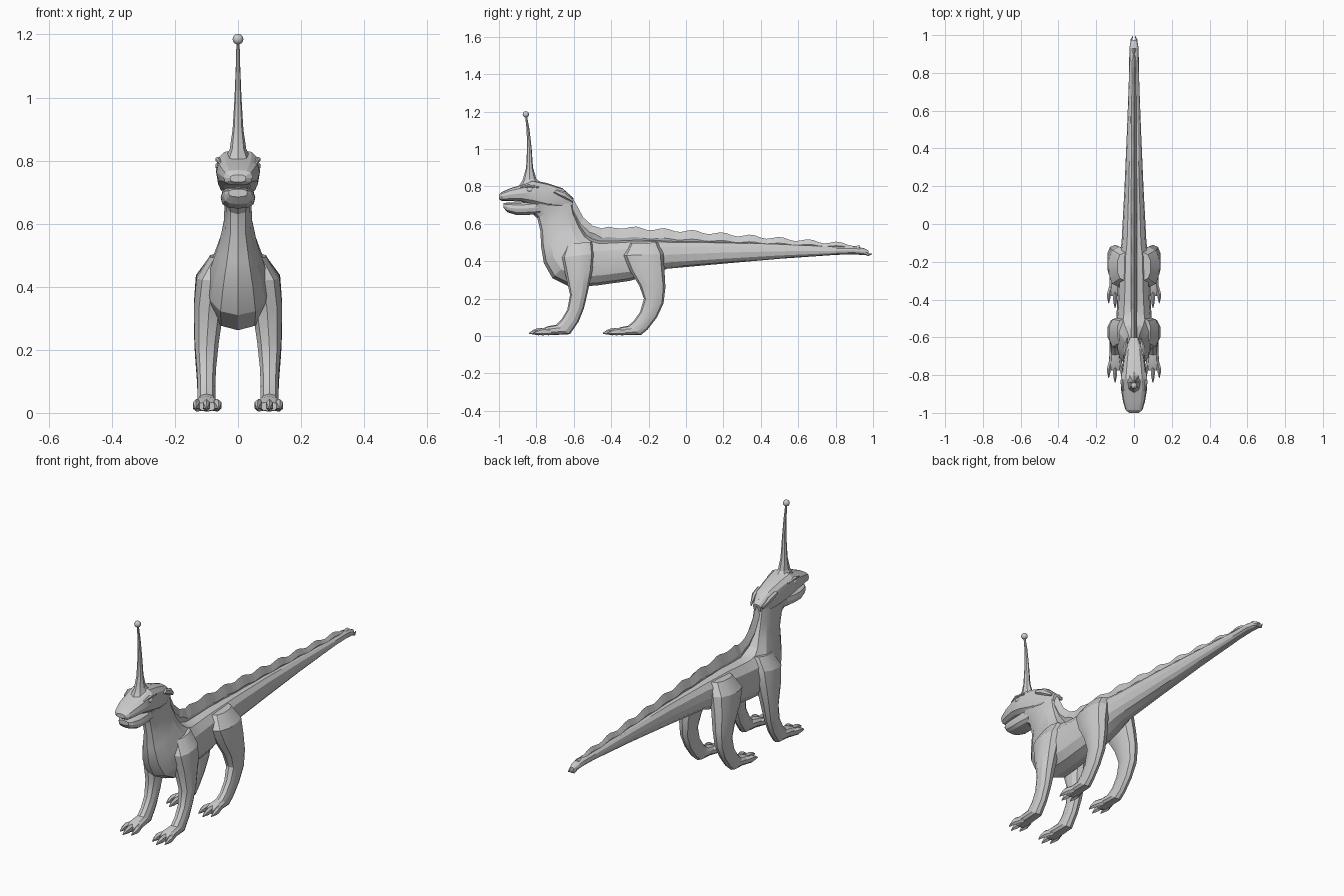
import bpy, bmesh, math
from mathutils import Vector


def loft(name, rings, sides=12, square=0.85):
    """Skin of closed rings; each ring = (x, (y, z) low/front, (y, z) high/back, half width)."""
    bm = bmesh.new()
    loops = []
    for x, a, b, hw in rings:
        a, b = Vector((x, *a)), Vector((x, *b))
        mid, half = (a + b) / 2, (b - a) / 2
        loop = []
        for i in range(sides):
            t = 2 * math.pi * i / sides
            c, s = math.cos(t), math.sin(t)
            c = math.copysign(abs(c) ** square, c) if abs(c) > 1e-6 else 0
            s = math.copysign(abs(s) ** square, s) if abs(s) > 1e-6 else 0
            loop.append(bm.verts.new(mid + half * c + Vector((hw * s, 0, 0))))
        loops.append(loop)
    for p, q in zip(loops, loops[1:]):
        for i in range(sides):
            j = (i + 1) % sides
            bm.faces.new((p[i], p[j], q[j], q[i]))
    bm.faces.new(loops[0])
    bm.faces.new(loops[-1])
    bmesh.ops.recalc_face_normals(bm, faces=bm.faces)
    mesh = bpy.data.meshes.new(name)
    bm.to_mesh(mesh)
    bm.free()
    obj = bpy.data.objects.new(name, mesh)
    bpy.context.collection.objects.link(obj)
    return obj


def smooth(obj, angle=30):
    bpy.ops.object.select_all(action='DESELECT')
    obj.select_set(True)
    bpy.context.view_layer.objects.active = obj
    bpy.ops.object.shade_smooth_by_angle(angle=math.radians(angle))


def ball(name, loc, scale):
    bpy.ops.mesh.primitive_uv_sphere_add(segments=12, ring_count=8, radius=1, location=loc)
    obj = bpy.context.object
    obj.name = name
    obj.scale = scale
    smooth(obj)


# Neck, torso and tail in one skin
smooth(loft("body", [(0, *r) for r in [
    ((-.84, .67), (-.66, .79), .055),
    ((-.795, .63), (-.61, .74), .043),
    ((-.778, .56), (-.595, .66), .044),
    ((-.775, .48), (-.56, .585), .062),
    ((-.76, .39), (-.53, .54), .085),
    ((-.715, .31), (-.50, .52), .100),
    ((-.62, .262), (-.46, .51), .097),
    ((-.48, .27), (-.40, .51), .090),
    ((-.30, .295), (-.30, .515), .085),
    ((-.17, .335), (-.17, .515), .080),
    ((-.10, .36), (-.10, .51), .066),
    ((.20, .387), (.20, .505), .050),
    ((.50, .413), (.50, .493), .037),
    ((.80, .434), (.80, .478), .026),
    ((.90, .437), (.90, .478), .025),
    ((.95, .432), (.95, .47), .022),
    ((.975, .432), (.975, .458), .012)]]), 20)

# Upper head and lower jaw
smooth(loft("head", [(0, *r) for r in [
    ((-1.0, .732), (-1.0, .755), .025),
    ((-.985, .722), (-.985, .77), .045),
    ((-.94, .722), (-.94, .79), .058),
    ((-.88, .718), (-.88, .808), .068),
    ((-.82, .70), (-.82, .834), .070),
    ((-.74, .68), (-.74, .817), .060),
    ((-.67, .68), (-.66, .79), .048),
    ((-.61, .69), (-.60, .735), .022)]], 12, .7), 20)
smooth(loft("lower_jaw", [(0, *r) for r in [
    ((-.975, .685), (-.975, .71), .03),
    ((-.955, .662), (-.955, .714), .045),
    ((-.91, .648), (-.91, .714), .054),
    ((-.85, .648), (-.85, .716), .055),
    ((-.78, .65), (-.77, .73), .045)]], 12, .75), 20)

# Horn with a ball on its tip
smooth(loft("horn", [(0, *r) for r in [
    ((-.895, .80), (-.775, .82), .04),
    ((-.873, .835), (-.80, .84), .026),
    ((-.855, .90), (-.818, .90), .017),
    ((-.85, 1.0), (-.825, 1.0), .011),
    ((-.852, 1.10), (-.836, 1.10), .007),
    ((-.86, 1.175), (-.85, 1.175), .005)]], 8, 1), 20)
ball("horn_ball", (0, -.856, 1.185), (.017, .017, .017))

# Wavy crest down the neck, back and tail
outline = [(-.66, .78), (-.62, .755), (-.59, .71), (-.55, .635), (-.50, .59), (-.45, .575),
           (-.35, .582), (0, .562), (.4, .53), (.8, .498), (.93, .485), (.965, .458)]
rings = []
for (y0, z0), (y1, z1) in zip(outline, outline[1:]):
    n = max(1, round((y1 - y0) / .03))
    for k in range(n):
        y, z = y0 + (y1 - y0) * k / n, z0 + (z1 - z0) * k / n
        fade = 1 if -.42 < y < .9 else 0
        z += .008 * fade * math.sin(y * 2 * math.pi / .155)
        if y < -.45:
            base = (y - .03, z - .07)
        else:
            base = (y, .47 - .01 * y)
        rings.append((0, base, (y, z), .016 - .006 * max(y, 0)))
loft("back_crest", rings, 4, 1)

front_leg = [
    (.050, (-.64, .49), (-.50, .505), .040),
    (.078, (-.665, .42), (-.49, .44), .056),
    (.092, (-.645, .33), (-.50, .35), .050),
    (.099, (-.62, .22), (-.525, .235), .040),
    (.100, (-.635, .14), (-.545, .15), .032),
    (.100, (-.665, .09), (-.575, .075), .029),
    (.100, (-.695, .06), (-.62, .01), .030),
    (.098, (-.74, .052), (-.735, .004), .036),
    (.098, (-.775, .035), (-.775, .006), .028)]
rear_leg = [
    (.048, (-.30, .495), (-.15, .50), .042),
    (.078, (-.335, .43), (-.12, .44), .058),
    (.092, (-.30, .35), (-.115, .35), .050),
    (.100, (-.25, .27), (-.11, .26), .042),
    (.103, (-.225, .20), (-.12, .175), .035),
    (.103, (-.245, .13), (-.155, .10), .029),
    (.102, (-.28, .08), (-.205, .035), .027),
    (.100, (-.31, .055), (-.24, .006), .029),
    (.098, (-.35, .047), (-.345, .004), .035),
    (.098, (-.38, .033), (-.38, .006), .028)]

for side, s in (("left", 1), ("right", -1)):
    for kind, leg, tip in (("front", front_leg, -.84), ("rear", rear_leg, -.445)):
        smooth(loft(f"{kind}_leg_{side}", [(s * x, a, b, w) for x, a, b, w in leg], 10), 25)
        # Three clawed toes
        for i, (dx, back) in enumerate(((-.034, .02), (.002, 0), (.034, .025))):
            y = tip + back
            smooth(loft(f"{kind}_toe_{side}_{i + 1}", [
                (s * (.098 + dx * .6), (y + .10, .006), (y + .10, .042), .012),
                (s * (.098 + dx), (y + .05, .004), (y + .05, .044), .013),
                (s * (.098 + dx * 1.05), (y + .025, .008), (y + .025, .034), .009),
                (s * (.098 + dx * 1.05), (y, .012), (y, .017), .002)], 6, 1), 25)
    # Eye, brow, and cheek fin
    ball(f"eye_{side}", (s * .062, -.835, .783), (.010, .018, .012))
    loft(f"brow_{side}", [
        (s * .058, (-.885, .79), (-.885, .797), .005),
        (s * .064, (-.84, .796), (-.84, .812), .009),
        (s * .060, (-.785, .79), (-.785, .80), .005)], 6, 1)
    loft(f"cheek_fin_{side}", [
        (s * .050, (-.71, .765), (-.69, .785), .010),
        (s * .046, (-.66, .74), (-.64, .77), .012),
        (s * .034, (-.605, .715), (-.60, .73), .004)], 6, 1)
    # Small spikes at the tail tip
    loft(f"tail_spike_{side}", [
        (s * .012, (.94, .44), (.94, .465), .010),
        (s * .014, (.975, .428), (.975, .442), .006),
        (s * .006, (.995, .438), (.995, .442), .002)], 6, 1)
